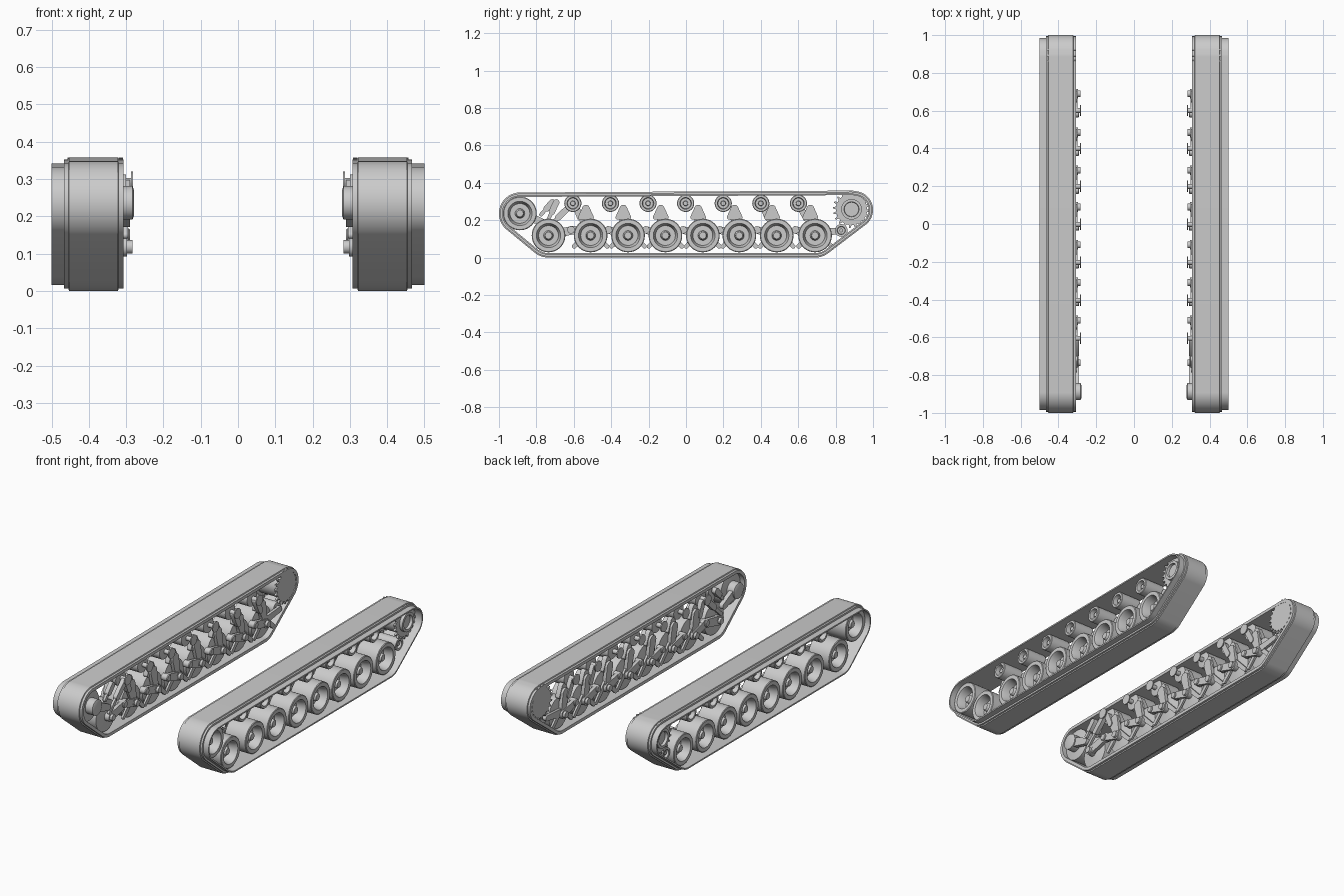
import bpy, bmesh
from math import sin, cos, tau, radians, hypot

cube = bpy.data.objects.get("Cube")
if cube:
    bpy.data.objects.remove(cube)

grey = bpy.data.materials.new("plain_grey")
grey.use_nodes = True
COLOUR = (0.6, 0.6, 0.6, 1)
grey.diffuse_color = COLOUR
grey.node_tree.nodes["Principled BSDF"].inputs["Base Color"].default_value = COLOUR


def finish(name, bm):
    """Turn a bmesh into an object mirrored to the other side."""
    bmesh.ops.remove_doubles(bm, verts=bm.verts, dist=1e-5)
    bmesh.ops.recalc_face_normals(bm, faces=bm.faces)
    mesh = bpy.data.meshes.new(name)
    bm.to_mesh(mesh)
    bm.free()
    mesh.materials.append(grey)
    mesh.shade_smooth()
    mesh.set_sharp_from_angle(angle=radians(32))
    obj = bpy.data.objects.new(name, mesh)
    bpy.context.collection.objects.link(obj)
    obj.modifiers.new("mirror", "MIRROR").use_mirror_merge = False
    return obj


def belt(circles, count, offset=0):
    """Outline stretched around circles given as (y, z, radius)."""
    points = []
    for i in range(count):
        dy, dz = cos(tau * i / count), sin(tau * i / count)
        y, z, r = max(circles, key=lambda c: c[0] * dy + c[1] * dz + c[2])
        points.append((y + (r + offset) * dy, z + (r + offset) * dz))
    return points


def bridge(bm, loops, closed=False):
    """Join successive rings of vertices with quads."""
    pairs = list(zip(loops, loops[1:])) + ([(loops[-1], loops[0])] if closed else [])
    for a, b in pairs:
        for i in range(len(a)):
            j = (i + 1) % len(a)
            bm.faces.new((a[i], a[j], b[j], b[i]))


def plate(name, outline, x0, x1):
    bm = bmesh.new()
    loops = [[bm.verts.new((x, y, z)) for y, z in outline] for x in (x0, x1)]
    bridge(bm, loops)
    for loop in loops:
        bm.faces.new(loop)
    return finish(name, bm)


def link(name, circles, x0, x1):
    return plate(name, belt(circles, 24), x0, x1)


def lathe(name, profile, y, z, count=40):
    """Spin an (x, radius) profile around an axle along x; ends are capped."""
    bm = bmesh.new()
    loops = []
    for x, r in profile:
        loops.append([bm.verts.new((x, y + r * cos(tau * i / count), z + r * sin(tau * i / count)))
                      for i in range(count)])
    bridge(bm, loops)
    bm.faces.new(loops[0])
    bm.faces.new(loops[-1])
    return finish(name, bm)


# Track band: stepped cross-section swept around the running gear
WHEEL_Z, ROLLER_Z = 0.118, 0.29
run = [(-0.888, 0.236, 0.112), (-0.735, WHEEL_Z, 0.118), (0.69, WHEEL_Z, 0.118),
       (0.9, 0.255, 0.1), (0.885, 0.26, 0.098), (-0.605, ROLLER_Z, 0.068)]
section = [(0.307, -0.006), (0.32, -0.006), (0.322, 0), (0.453, 0), (0.455, -0.006),
           (0.466, -0.006), (0.466, -0.016), (0.5, -0.016), (0.5, -0.024), (0.307, -0.024)]
bm = bmesh.new()
rings = [[bm.verts.new((x, y, z)) for y, z in belt(run, 120, off)] for x, off in section]
bridge(bm, rings, closed=True)
finish("track_band", bm)

# Road wheels and front idler: dished discs with a hub
wheel = [(0.283, 0.018), (0.297, 0.018), (0.297, 0.026), (0.325, 0.026), (0.33, 0.06),
         (0.335, 0.09), (0.465, 0.09), (0.468, 0.086), (0.468, 0.065), (0.455, 0.06),
         (0.415, 0.053), (0.415, 0.026), (0.445, 0.022), (0.45, 0.018)]
road_wheels = [-0.735, -0.51, -0.31, -0.11, 0.09, 0.285, 0.485, 0.69]
for n, y in enumerate(road_wheels):
    lathe(f"road_wheel_{n + 1}", wheel, y, WHEEL_Z)
lathe("idler_wheel", wheel, -0.888, 0.236)
lathe("idler_bearing", [(0.279, 0.035), (0.283, 0.045), (0.33, 0.045)], -0.888, 0.236)

# Return rollers with inner axle flanges
roller = [(0.281, 0.03), (0.287, 0.03), (0.287, 0.013), (0.325, 0.013), (0.33, 0.046),
          (0.455, 0.046), (0.458, 0.043), (0.458, 0.031), (0.43, 0.028), (0.43, 0.014),
          (0.445, 0.012)]
for n in range(7):
    lathe(f"return_roller_{n + 1}", roller, -0.605 + 0.201 * n, ROLLER_Z, 28)

# Rear drive sprocket: two toothed discs on a hollow drum
SY, SZ, TEETH = 0.885, 0.258, 20
teeth = []
for i in range(TEETH):
    for part, r in ((0, 0.084), (0.45, 0.084), (0.6, 0.1), (0.85, 0.1)):
        a = tau * (i + part) / TEETH
        teeth.append((SY + r * cos(a), SZ + r * sin(a)))
plate("sprocket_inner_disc", teeth, 0.308, 0.32)
plate("sprocket_outer_disc", teeth, 0.445, 0.457)
lathe("sprocket_drum", [(0.315, 0.07), (0.45, 0.07), (0.457, 0.055), (0.475, 0.055),
                        (0.475, 0.04), (0.459, 0.038)], SY, SZ)

# Small rear tension wheel and its arm
lathe("tension_wheel", [(0.31, 0.015), (0.33, 0.015), (0.33, 0.034), (0.455, 0.034),
                        (0.455, 0.022), (0.44, 0.02), (0.44, 0.01), (0.45, 0.01)], 0.83, 0.145, 24)
link("tension_arm", [(0.7, 0.13, 0.022), (0.83, 0.145, 0.016)], 0.308, 0.324)

# Suspension for each road wheel after the first
for n, y in enumerate(road_wheels[1:]):
    top = y - 0.025
    link(f"bracket_head_{n + 1}", [(top, 0.262, 0.02), (top - 0.03, 0.215, 0.012),
                                   (top + 0.03, 0.215, 0.012)], 0.318, 0.345)
    link(f"bracket_stem_{n + 1}", [(top, 0.23, 0.028), (y, WHEEL_Z, 0.02)], 0.305, 0.325)
    for side in (-1, 1):
        link(f"bracket_leg_{n + 1}_{'front' if side < 0 else 'rear'}",
             [(y, 0.15, 0.014), (y + side * 0.088, 0.06, 0.012)], 0.312, 0.324)
    link(f"swing_arm_{n + 1}", [(y, WHEEL_Z, 0.024), (y - 0.105, 0.148, 0.02)], 0.298, 0.318)
    lathe(f"swing_pivot_{n + 1}", [(0.29, 0.016), (0.294, 0.02), (0.33, 0.02)],
          y - 0.105, 0.148, 20)
link("front_swing_arm", [(-0.735, WHEEL_Z, 0.026), (-0.6, 0.148, 0.022)], 0.298, 0.318)


# Shock absorbers: slim rod with a thicker body
def shock(name, a, b, x):
    mid = [(p + q) / 2 for p, q in zip(a, b)]
    link(name + "_rod", [(*a, 0.01), (*b, 0.01)], x + 0.005, x + 0.019)
    link(name + "_body", [(*a, 0.017), (*mid, 0.017)], x, x + 0.024)


shock("front_shock", (-0.615, 0.28), (-0.75, 0.15), 0.29)
shock("second_shock", (-0.59, 0.275), (-0.54, 0.15), 0.3)
shock("sixth_shock", (0.405, 0.28), (0.475, 0.14), 0.3)
shock("seventh_shock", (0.605, 0.28), (0.68, 0.14), 0.3)

# Idler tensioner: crank and a pair of pistons
link("idler_crank", [(-0.888, 0.236, 0.03), (-0.77, 0.19, 0.018)], 0.29, 0.315)
for n, dy in enumerate((0, 0.035)):
    shock(f"tensioner_{n + 1}", (-0.715 + dy * 0.6, 0.295), (-0.775 + dy, 0.23 - dy), 0.3 + 0.03 * n)
